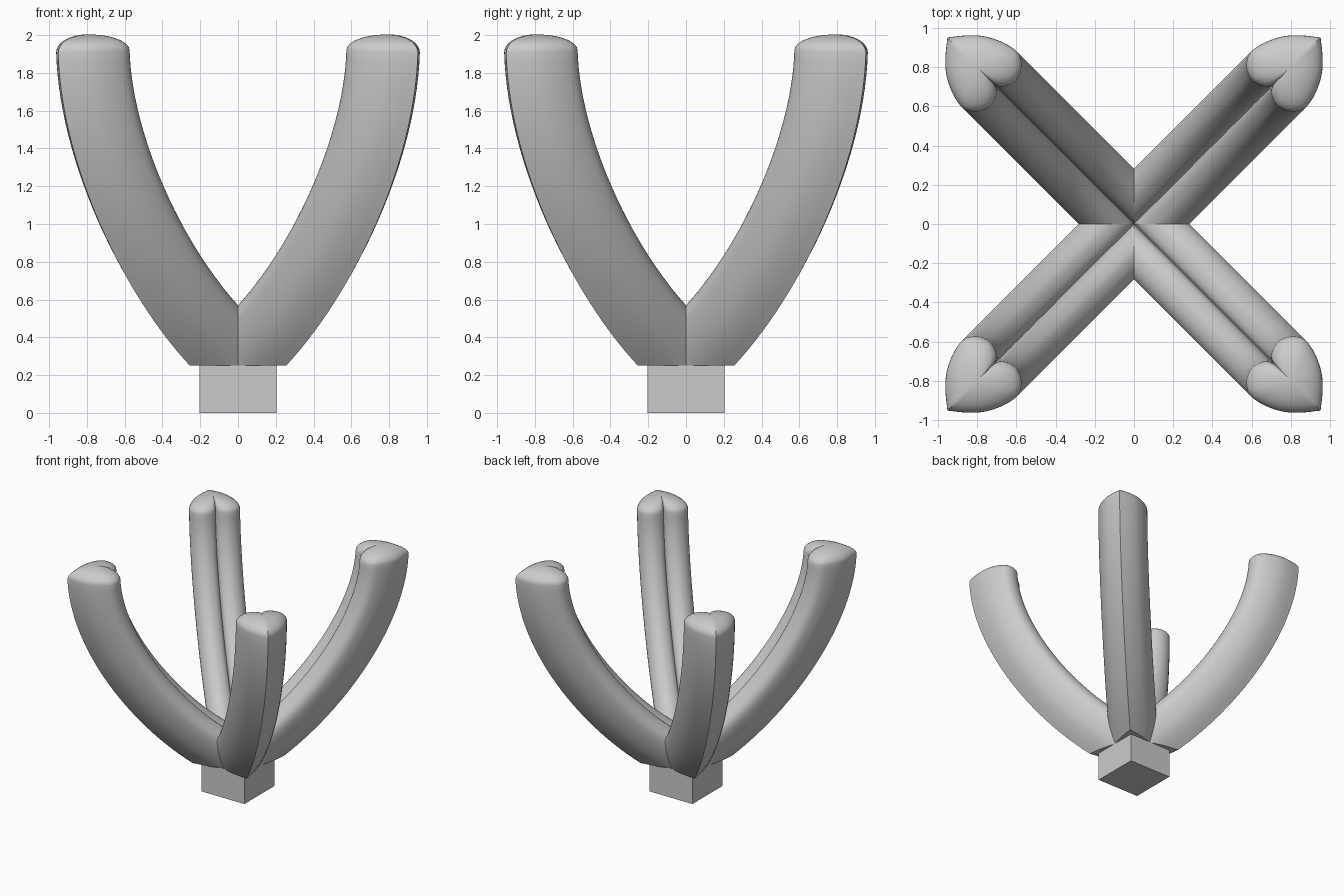
import bpy, bmesh, math
from mathutils import Vector
from mathutils.geometry import interpolate_bezier

if "Cube" in bpy.data.objects:
    bpy.data.objects.remove(bpy.data.objects["Cube"])

S = math.sqrt(0.5)

# Half heart outline: (depth inward from the tip, sideways offset)
HALF = [(0, 0), (.06, .074), (.13, .138), (.22, .183), (.31, .199),
        (.37, .165), (.40, .105), (.393, .05), (.37, .014), (.34, 0)]


def smooth_line(pts, n=4):
    p = [Vector(q) for q in pts]
    p = [2 * p[0] - p[1]] + p + [2 * p[-1] - p[-2]]
    out = []
    for i in range(1, len(p) - 2):
        m0, m1 = (p[i + 1] - p[i - 1]) / 6, (p[i + 2] - p[i]) / 6
        seg = interpolate_bezier(p[i], p[i] + m0, p[i + 1] - m1, p[i + 1], n + 1)
        out += seg[:-1]
    return out + [p[-2]]


half = smooth_line(HALF)
heart = half + [Vector((q.x, -q.y)) for q in reversed(half[1:-1])]

# Path of the heart tip in the diagonal plane: (radius, height)
ctrl = [Vector((x / S, z)) for x, z in
        [(.254, .249), (.60, .62), (.935, 1.3), (.952, 1.905)]]
path = [Vector(v[:2]) for v in interpolate_bezier(*ctrl, 29)]
start = (ctrl[1] - ctrl[0]).normalized()
path.insert(0, path[0] - start * .6)


def place(r, side, z):
    return Vector(((r - side) * S, (r + side) * S, z))


bm = bmesh.new()
rings = []


def add_ring(tip, t, scale=1, lift=0):
    inward = Vector((-t.y, t.x))
    ring = []
    for q in heart:
        d = .21 + (q.x - .21) * scale
        c = tip + inward * d + t * lift
        ring.append(bm.verts.new(place(c.x, q.y * scale, c.y)))
    rings.append(ring)


# Swept heart-shaped arm
for i, p in enumerate(path):
    if i < 2:
        t = start
    elif i == len(path) - 1:
        t = (ctrl[3] - ctrl[2]).normalized()
    else:
        t = (path[i + 1] - path[i - 1]).normalized()
    add_ring(p, t)

# Domed end of the arm
for k in range(1, 9):
    a = k / 9 * math.pi / 2
    add_ring(path[-1], t, math.cos(a), .09 * math.sin(a))

for a, b in zip(rings, rings[1:]):
    n = len(a)
    for j in range(n):
        bm.faces.new((a[j], a[(j + 1) % n], b[(j + 1) % n], b[j]))
c = path[-1] + Vector((-t.y, t.x)) * .21 + t * .09
top = bm.verts.new(place(c.x, 0, c.y))
for j in range(n):
    bm.faces.new((rings[-1][j], rings[-1][(j + 1) % n], top))
bm.faces.new(rings[0])
bmesh.ops.recalc_face_normals(bm, faces=bm.faces)


# Trim flat on top of the base, then at the seams between neighbours
def trim(co, no, fill=False):
    geom = bm.verts[:] + bm.edges[:] + bm.faces[:]
    res = bmesh.ops.bisect_plane(bm, geom=geom, plane_co=co, plane_no=no,
                                 clear_inner=True)
    if fill:
        edges = [e for e in res["geom_cut"] if isinstance(e, bmesh.types.BMEdge)]
        bmesh.ops.contextual_create(bm, geom=edges)
        bmesh.ops.recalc_face_normals(bm, faces=bm.faces)
        bmesh.ops.triangulate(bm, faces=[f for f in bm.faces if len(f.verts) > 4])


trim((0, 0, .25), (0, 0, 1), True)
trim((0, 0, 0), (1, 0, 0))
trim((0, 0, 0), (0, 1, 0))

mesh = bpy.data.meshes.new("arms")
bm.to_mesh(mesh)
bm.free()
arms = bpy.data.objects.new("arms", mesh)
bpy.context.collection.objects.link(arms)
bpy.context.view_layer.objects.active = arms
arms.select_set(True)
bpy.ops.object.shade_smooth_by_angle(angle=math.radians(35))
mirror = arms.modifiers.new("four_arms", 'MIRROR')
mirror.use_axis = (True, True, False)
mirror.use_mirror_merge = False

# Square base block
bpy.ops.mesh.primitive_cube_add(size=1, location=(0, 0, .125))
base = bpy.context.object
base.name = "base_block"
base.scale = (.408, .408, .25)
